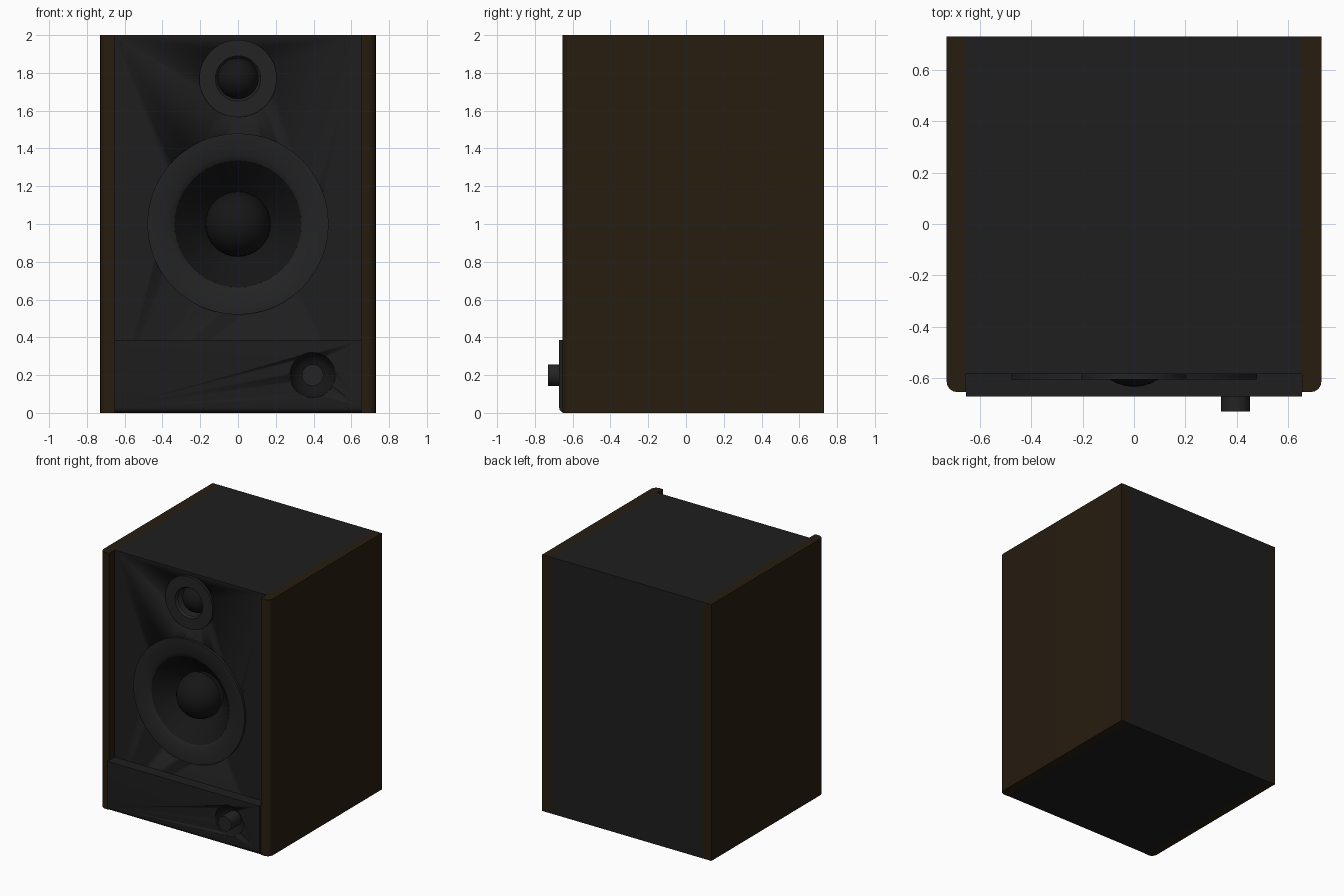
import bpy, bmesh, math

if "Cube" in bpy.data.objects:
    bpy.data.objects.remove(bpy.data.objects["Cube"])


def material(name, r, g, b):
    m = bpy.data.materials.new(name)
    m.diffuse_color = (r, g, b, 1)
    m.use_nodes = True
    m.node_tree.nodes["Principled BSDF"].inputs["Base Color"].default_value = m.diffuse_color
    return m


BLACK = material("matte_black", .013, .013, .013)
RING = material("ring_black", .017, .017, .017)
DARK = material("cone_black", .008, .008, .008)
WOOD = material("dark_wood", .02, .012, .005)


def finish(bm, name, mat, smooth=True):
    me = bpy.data.meshes.new(name)
    bm.to_mesh(me)
    bm.free()
    ob = bpy.data.objects.new(name, me)
    bpy.context.collection.objects.link(ob)
    me.materials.append(mat)
    if smooth:
        bpy.ops.object.select_all(action='DESELECT')
        ob.select_set(True)
        bpy.context.view_layer.objects.active = ob
        bpy.ops.object.shade_smooth_by_angle(angle=math.radians(35))
    return ob


def box(name, mat, x, y, z, pick=None, radius=0, segments=4):
    """Box from ranges; edges whose midpoint passes pick() are rounded."""
    bm = bmesh.new()
    bmesh.ops.create_cube(bm, size=1)
    for v in bm.verts:
        v.co = [lo + (c + .5) * (hi - lo) for c, (lo, hi) in zip(v.co, (x, y, z))]
    if pick:
        edges = [e for e in bm.edges if pick((e.verts[0].co + e.verts[1].co) / 2)]
        bmesh.ops.bevel(bm, geom=edges, offset=radius, segments=segments,
                        profile=.5, affect='EDGES')
    return finish(bm, name, mat)


def lathe(name, mat, profile, cx, cz, n=48, smooth=True):
    """Spin (radius, y) points, outside to inside, about a front-back axis."""
    bm = bmesh.new()
    rows = []
    for r, y in profile:
        k = 1 if r == 0 else n
        rows.append([bm.verts.new((cx + r * math.cos(2 * math.pi * i / n), y,
                                   cz + r * math.sin(2 * math.pi * i / n)))
                     for i in range(k)])
    for a, b in zip(rows, rows[1:]):
        for i in range(n):
            j = (i + 1) % n
            quad = [a[i % len(a)], a[j % len(a)], b[j % len(b)], b[i % len(b)]]
            bm.faces.new(list(dict.fromkeys(quad)))
    return finish(bm, name, mat, smooth)


def dome(r, front, steps=8):
    """Hemisphere profile with its tip at y = front."""
    pts = [(r * math.cos(t * math.pi / 2 / steps),
            front + r - r * math.sin(t * math.pi / 2 / steps)) for t in range(steps)]
    return pts + [(0, front)]


def bore(ob, cx, cz, r, front, back):
    """Cut a round pocket into the front of an object."""
    cut = lathe("cutter", BLACK, [(0, back), (r, back), (r, front), (0, front)], cx, cz)
    cut.hide_render = True
    mod = ob.modifiers.new("pocket", 'BOOLEAN')
    mod.operation = 'DIFFERENCE'
    mod.solver = 'EXACT'
    mod.object = cut
    bpy.ops.object.select_all(action='DESELECT')
    ob.select_set(True)
    bpy.context.view_layer.objects.active = ob
    bpy.ops.object.modifier_apply(modifier=mod.name)
    bpy.data.objects.remove(cut)


# Cabinet body with pockets for both drivers
cabinet = box("cabinet", BLACK, (-.655, .655), (-.585, .73), (0, 2))
bore(cabinet, 0, 1, .40, -.8, -.35)
bore(cabinet, 0, 1.77, .15, -.8, -.42)

# Wooden side panels, rounded on the outer front edge
for s, name in ((-1, "left_side_panel"), (1, "right_side_panel")):
    box(name, WOOD, sorted((s * .655, s * .73)), (-.655, .73), (0, 2),
        lambda m, s=s: m.y < -.65 and s * m.x > .72, .042, 4)

# Woofer: mounting ring, cone and dust cap
lathe("woofer_ring", RING, [(.48, -.585), (.48, -.605), (.365, -.605), (.335, -.585)], 0, 1)
lathe("woofer_cone", DARK, [(.337, -.587), (.155, -.40), (0, -.40)], 0, 1, 24)
lathe("woofer_dust_cap", DARK, dome(.174, -.634), 0, 1, 32)

# Tweeter: mounting ring, pocket and dome
lathe("tweeter_ring", RING, [(.205, -.585), (.205, -.605), (.12, -.605), (.107, -.585)], 0, 1.77)
lathe("tweeter_dome", DARK, dome(.11, -.603), 0, 1.77, 32)

# Lower control panel with rounded bottom edge
panel = box("control_panel", BLACK, (-.655, .655), (-.672, -.585), (0, .385),
            lambda m: m.y < -.66 and m.z < .01, .03)
bore(panel, .395, .2, .12, -.8, -.595)

# Dished knob recess and the knob
lathe("knob_recess", DARK, [(.12, -.672), (.105, -.635), (.075, -.61), (0, -.60)], .395, .2, 32)
lathe("volume_knob", RING, [(.057, -.60), (.057, -.73), (0, -.73)], .395, .2, 32)
